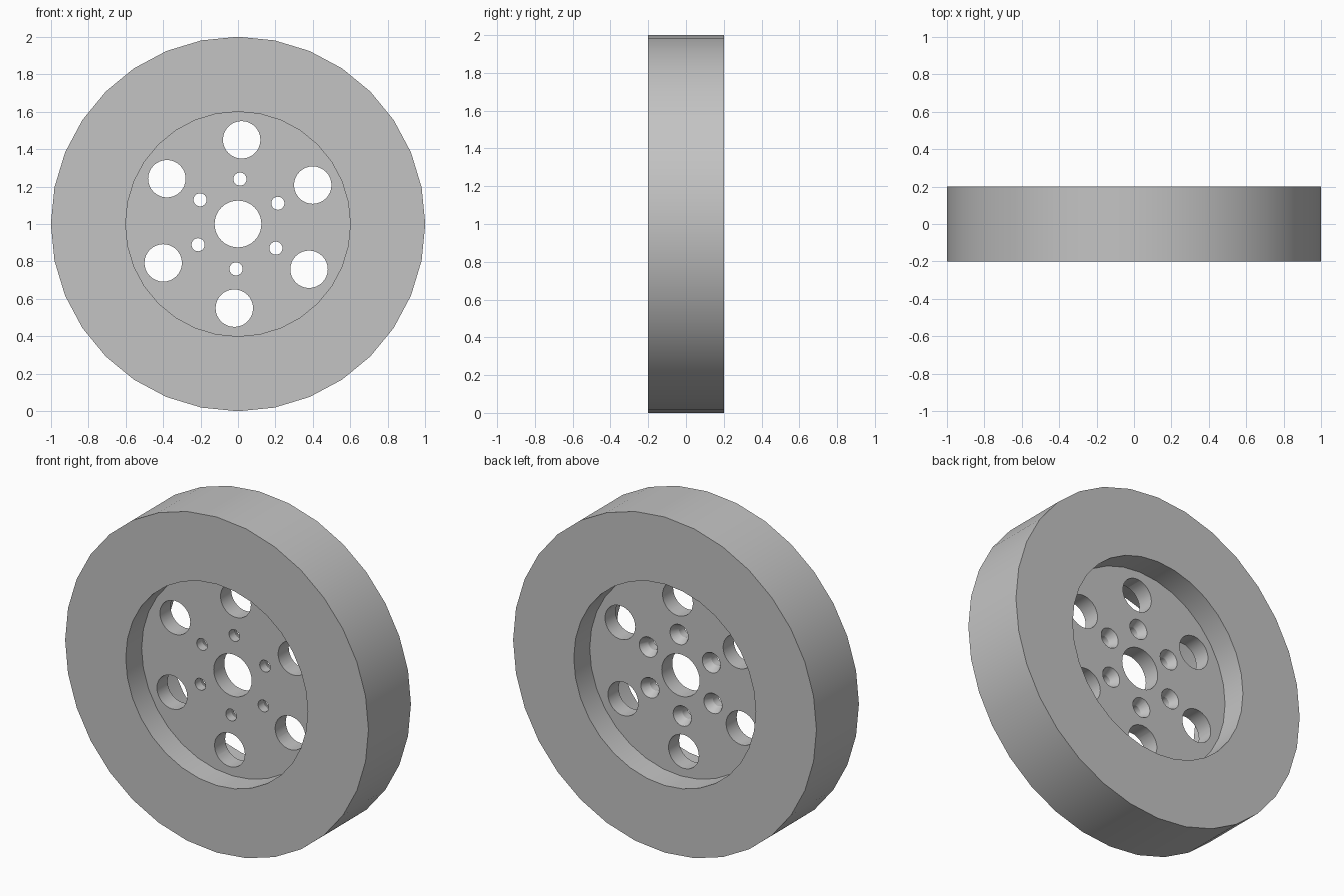
import bpy
import bmesh
from math import cos, sin, pi, radians

cube = bpy.data.objects.get("Cube")
if cube:
    bpy.data.objects.remove(cube, do_unlink=True)

GREY = 0.55
grey = bpy.data.materials.new("plain grey")
grey.use_nodes = True
grey.diffuse_color = (GREY, GREY, GREY, 1)
for node in grey.node_tree.nodes:
    if node.type == 'BSDF_PRINCIPLED':
        node.inputs["Base Color"].default_value = (GREY, GREY, GREY, 1)


def lathe(bm, profile, steps, cx=0.0, cz=1.0):
    """Turn a closed (radius, y) profile about a y-parallel axis."""
    rings = []
    for i in range(steps):
        a = pi / 2 + 2 * pi * i / steps
        rings.append([bm.verts.new((cx + r * cos(a), y, cz + r * sin(a)))
                      for r, y in profile])
    n = len(profile)
    for i in range(steps):
        here, there = rings[i], rings[(i + 1) % steps]
        for j in range(n):
            k = (j + 1) % n
            if profile[j][0] == 0 and profile[k][0] == 0:
                continue
            bm.faces.new((here[j], here[k], there[k], there[j]))


def finish(bm, name):
    bmesh.ops.remove_doubles(bm, verts=bm.verts, dist=1e-5)
    bmesh.ops.recalc_face_normals(bm, faces=bm.faces)
    mesh = bpy.data.meshes.new(name)
    bm.to_mesh(mesh)
    bm.free()
    mesh.materials.append(grey)
    obj = bpy.data.objects.new(name, mesh)
    bpy.context.collection.objects.link(obj)
    return obj


def smooth(obj):
    bpy.ops.object.select_all(action='DESELECT')
    obj.select_set(True)
    bpy.context.view_layer.objects.active = obj
    bpy.ops.object.shade_smooth_by_angle(angle=radians(25))


HALF = 0.2    # half the wheel width
WEB = 0.05    # half the web thickness

# Tyre: plain square-edged ring
bm = bmesh.new()
lathe(bm, [(1, -HALF), (1, HALF), (0.75, HALF), (0.75, -HALF)], 32)
tyre = finish(bm, "tyre")

# Rim: barrel with a recessed web and a centre bore
bm = bmesh.new()
lathe(bm, [(0.75, -HALF), (0.75, HALF), (0.6, HALF), (0.6, WEB),
           (0.125, WEB), (0.125, -WEB), (0.6, -WEB), (0.6, -HALF)], 32)
rim = finish(bm, "rim")

# Hole cutters: six vents and six bolt holes, countersunk at the back
bm = bmesh.new()
for k in range(6):
    a = radians(87.5 + 60 * k)
    lathe(bm, [(0, -0.1), (0.1, -0.1), (0.1, 0.1), (0, 0.1)], 32,
          0.45 * cos(a), 1 + 0.45 * sin(a))
    lathe(bm, [(0, -0.1), (0.035, -0.1), (0.035, 0), (0.06, WEB),
               (0.06, 0.1), (0, 0.1)], 24,
          0.24 * cos(a), 1 + 0.24 * sin(a))
cutter = finish(bm, "hole_cutter")
cutter.hide_render = True

# Cut the holes and keep the result as plain mesh
cut = rim.modifiers.new("holes", 'BOOLEAN')
cut.operation = 'DIFFERENCE'
cut.solver = 'EXACT'
cut.object = cutter
bpy.context.view_layer.update()
graph = bpy.context.evaluated_depsgraph_get()
result = bpy.data.meshes.new_from_object(rim.evaluated_get(graph))
rim.modifiers.clear()
rim.data = result
bpy.data.objects.remove(cutter, do_unlink=True)

for part in (tyre, rim):
    smooth(part)
